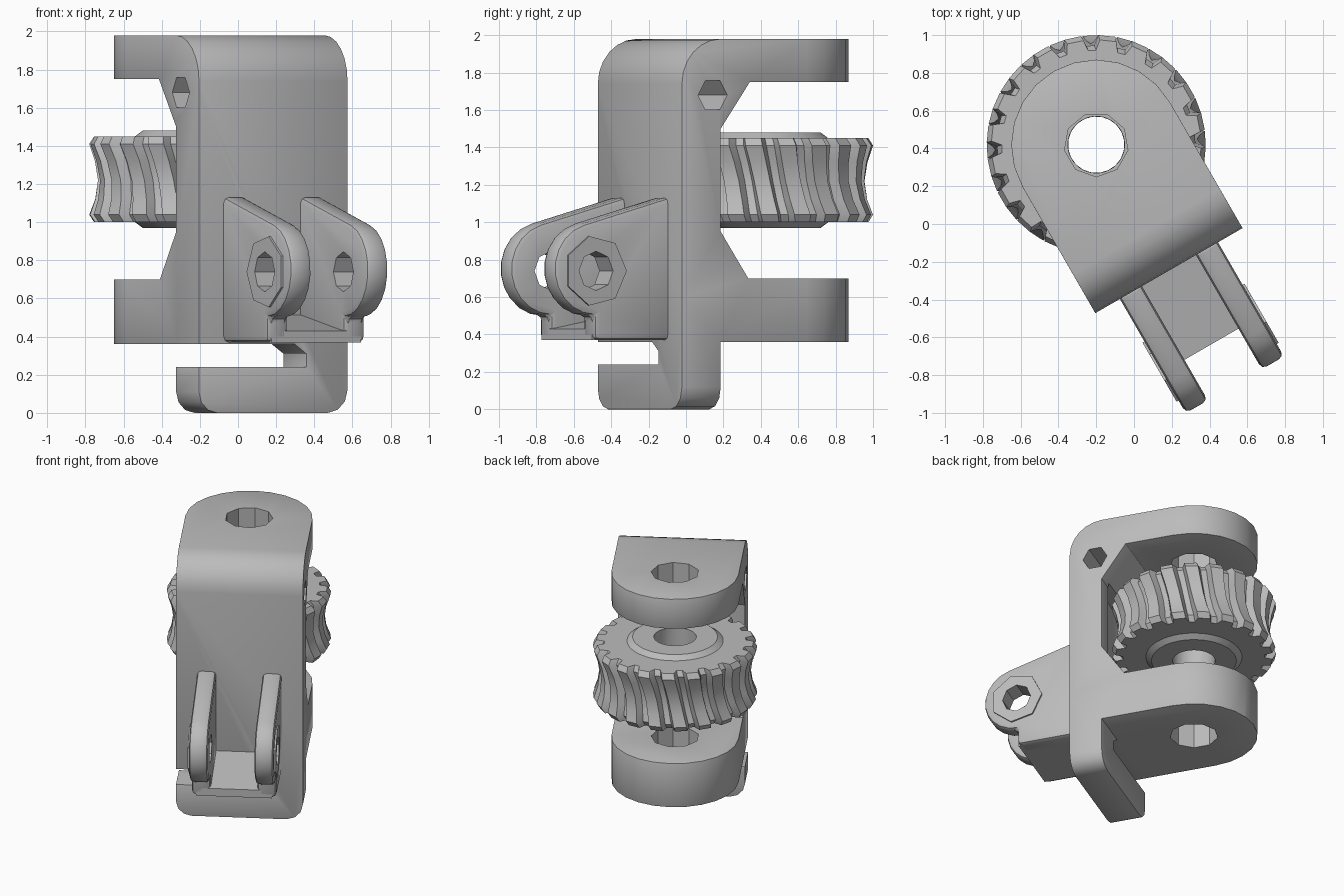
import bpy, bmesh
from math import sin, cos, pi, radians
from mathutils import Matrix

cube = bpy.data.objects.get("Cube")
if cube:
    bpy.data.objects.remove(cube, do_unlink=True)

grey = bpy.data.materials.new("plain grey")
grey.use_nodes = True
grey.diffuse_color = (0.5, 0.5, 0.5, 1)
grey.node_tree.nodes["Principled BSDF"].inputs["Base Color"].default_value = (0.5, 0.5, 0.5, 1)

# The whole assembly is built square to the axes about the gear shaft, then turned
PLACE = Matrix.Translation((-0.2, 0.42, 0)) @ Matrix.Rotation(radians(30), 4, "Z")


def make_object(name, bm):
    bmesh.ops.recalc_face_normals(bm, faces=bm.faces)
    mesh = bpy.data.meshes.new(name)
    bm.to_mesh(mesh)
    bm.free()
    mesh.materials.append(grey)
    obj = bpy.data.objects.new(name, mesh)
    bpy.context.collection.objects.link(obj)
    return obj


def prism(name, outline, axis, lo, hi):
    """Extrude a 2D outline along the named axis."""
    place = {"x": lambda p, t: (t, p[0], p[1]),
             "y": lambda p, t: (p[0], t, p[1]),
             "z": lambda p, t: (p[0], p[1], t)}[axis]
    bm = bmesh.new()
    ends = [[bm.verts.new(place(p, t)) for p in outline] for t in (lo, hi)]
    bm.faces.new(ends[0])
    bm.faces.new(ends[1])
    n = len(outline)
    for i in range(n):
        j = (i + 1) % n
        bm.faces.new((ends[0][i], ends[0][j], ends[1][j], ends[1][i]))
    return make_object(name, bm)


def arc(cx, cy, r, start, end, steps):
    angles = [radians(start + (end - start) * i / steps) for i in range(steps + 1)]
    return [(cx + r * cos(a), cy + r * sin(a)) for a in angles]


def ring(cx, cy, r, sides):
    return arc(cx, cy, r, 0, 360, sides)[:-1]


def boolean(obj, helper, operation="DIFFERENCE"):
    helper.hide_render = True
    mod = obj.modifiers.new("cut", "BOOLEAN")
    mod.object, mod.operation, mod.solver = helper, operation, "EXACT"


def bevel(obj, width, segments=2):
    mod = obj.modifiers.new("soft edges", "BEVEL")
    mod.width, mod.segments = width, segments
    mod.limit_method, mod.angle_limit = "ANGLE", radians(48)


def finish(obj, angle=30):
    """Apply modifiers, drop the helpers, move into place and shade."""
    bpy.context.view_layer.update()
    graph = bpy.context.evaluated_depsgraph_get()
    mesh = bpy.data.meshes.new_from_object(obj.evaluated_get(graph))
    helpers = [m.object for m in obj.modifiers if m.type == "BOOLEAN"]
    obj.modifiers.clear()
    obj.data = mesh
    for helper in helpers:
        bpy.data.objects.remove(helper, do_unlink=True)
    mesh.materials.clear()
    mesh.materials.append(grey)
    obj.matrix_world = PLACE
    bpy.ops.object.select_all(action="DESELECT")
    obj.select_set(True)
    bpy.context.view_layer.objects.active = obj
    bpy.ops.object.shade_smooth_by_angle(angle=radians(angle))


# Bracket: side profile, trimmed by its plan and by its front outline with the hook
side_profile = ([(-0.77, 0)] + arc(-0.53, 1.74, 0.24, 180, 90, 6)
                + [(0.6, 1.98), (0.6, 1.75), (-0.35, 1.75), (-0.53, 1.5), (-0.53, 0.95),
                   (-0.36, 0.7), (0.6, 0.7), (0.6, 0.36), (-0.53, 0.36), (-0.53, 0)])
plan = [(-0.45, -1), (0.45, -1)] + arc(0, 0, 0.45, 0, 180, 12)
front_outline = ([(-0.45, 2.1), (-0.45, 0.36), (0.13, 0.36), (0.2, 0.31), (0.2, 0.24), (-0.45, 0.24)]
                 + arc(-0.34, 0.11, 0.11, 180, 270, 3)
                 + arc(0.33, 0.12, 0.12, 270, 360, 3) + [(0.45, 2.1)])
bracket = prism("bracket", side_profile, "x", -0.6, 0.6)
boolean(bracket, prism("plan_trim", plan, "z", -0.5, 2.5), "INTERSECT")
boolean(bracket, prism("hook_trim", front_outline, "y", -1.5, 1.5), "INTERSECT")
bevel(bracket, 0.035)
boolean(bracket, prism("shaft_hole", ring(0, 0, 0.17, 9), "z", -0.5, 2.5))
boolean(bracket, prism("gear_pocket", ring(0, 0, 0.62, 40), "z", 0.93, 1.52))
boolean(bracket, prism("cross_hole", ring(-0.58, 1.68, 0.09, 6), "x", -1, 1))
finish(bracket)

# Pair of mounting ears with raised pads around the bolt hole
ear_profile = ([(-0.74, 0.37), (-0.74, 1.13), (-0.78, 1.13)]
               + arc(-1.22, 0.75, 0.25, 105, 270, 10) + [(-1.22, 0.37)])
for side, label in ((-1, "right"), (1, "left")):
    ear = prism(label + "_ear", ear_profile, "x", side * 0.165, side * 0.3)
    bevel(ear, 0.03)
    pad = prism(label + "_ear_pad", ring(-1.22, 0.74, 0.19, 7), "x", side * 0.27, side * 0.312)
    for part in (ear, pad):
        boolean(part, prism("bolt_hole", ring(-1.22, 0.74, 0.105, 8), "x", side * 0.1, side * 0.4))
        finish(part)

# Sloping floor that joins the ears
floor_profile = [(-0.74, 0.37), (-0.74, 0.52), (-1.22, 0.43), (-1.22, 0.37)]
finish(prism("ear_floor", floor_profile, "x", -0.27, 0.27))

# Gear: rows of (radius, height, groove depth) swept into a hollow toothed wheel
TEETH, TWIST, DEPTH = 20, radians(10), 0.055
rows = [(0.15, 0.97, 0), (0.3, 0.97, 0), (0.34, 1.0, 0), (0.47, 1.0, 0),
        (0.555, 1.0, DEPTH), (0.58, 1.04, DEPTH), (0.55, 1.12, DEPTH), (0.535, 1.22, DEPTH),
        (0.55, 1.32, DEPTH), (0.58, 1.41, DEPTH), (0.555, 1.45, DEPTH),
        (0.47, 1.45, 0), (0.34, 1.45, 0), (0.3, 1.48, 0), (0.15, 1.48, 0)]
bm = bmesh.new()
grid = []
for radius, z, depth in rows:
    line = []
    for tooth in range(TEETH):
        for part, cut in ((0, 0), (0.5, 0), (0.62, 1), (0.88, 1)):
            a = 2 * pi * (tooth + part) / TEETH - TWIST * (z - 1.225) / 0.45
            r = radius - depth * cut
            line.append(bm.verts.new((r * cos(a), r * sin(a), z)))
    grid.append(line)
count = len(grid[0])
for k, line in enumerate(grid):
    above = grid[(k + 1) % len(grid)]
    for i in range(count):
        j = (i + 1) % count
        bm.faces.new((line[i], line[j], above[j], above[i]))
finish(make_object("gear_wheel", bm))
